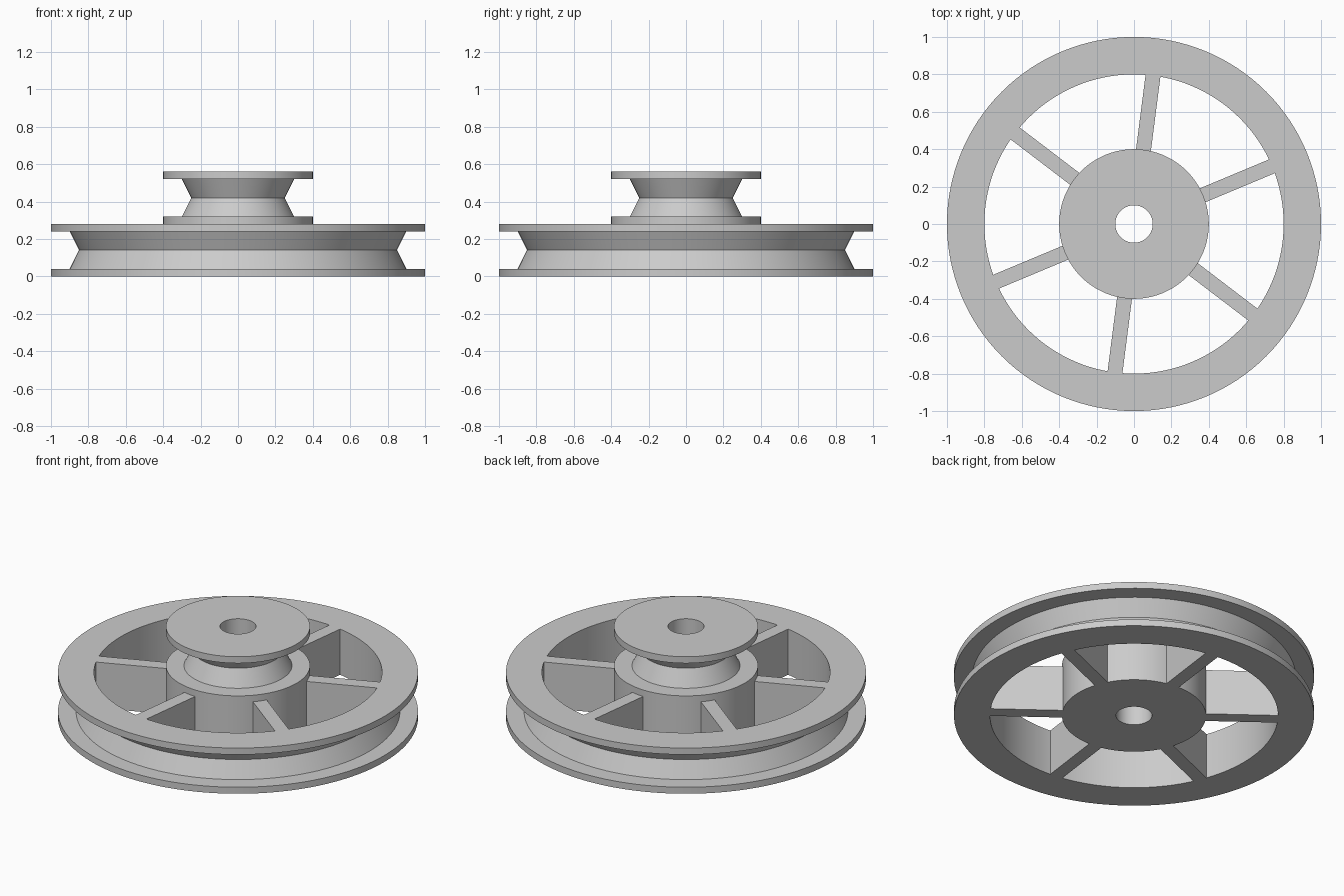
import bpy, bmesh, math
from mathutils import Matrix

if "Cube" in bpy.data.objects:
    bpy.data.objects.remove(bpy.data.objects["Cube"])

SEGMENTS = 128
grey = bpy.data.materials.new("light_grey")
grey.diffuse_color = (0.6, 0.6, 0.6, 1)
grey.use_nodes = True
grey.node_tree.nodes["Principled BSDF"].inputs["Base Color"].default_value = grey.diffuse_color


def finish(name, bm):
    bmesh.ops.recalc_face_normals(bm, faces=bm.faces)
    mesh = bpy.data.meshes.new(name)
    bm.to_mesh(mesh)
    bm.free()
    mesh.materials.append(grey)
    obj = bpy.data.objects.new(name, mesh)
    bpy.context.collection.objects.link(obj)
    bpy.ops.object.select_all(action='DESELECT')
    obj.select_set(True)
    bpy.context.view_layer.objects.active = obj
    bpy.ops.object.shade_smooth_by_angle(angle=math.radians(20))
    return obj


def lathe(name, profile):
    """Spin a closed (radius, height) outline around the z axis."""
    bm = bmesh.new()
    verts = [bm.verts.new((r, 0, z)) for r, z in profile]
    edges = [bm.edges.new((v, verts[(i + 1) % len(verts)])) for i, v in enumerate(verts)]
    bmesh.ops.spin(bm, geom=verts + edges, cent=(0, 0, 0), axis=(0, 0, 1),
                   angle=math.tau, steps=SEGMENTS)
    bmesh.ops.remove_doubles(bm, verts=bm.verts, dist=1e-4)
    return finish(name, bm)


def spoke(name, angle):
    """Full-height bar running from the hub wall to the rim wall."""
    inner, outer, width, height = 0.397, 0.801, 0.08, 0.28
    bm = bmesh.new()
    bmesh.ops.create_cube(bm, size=1, matrix=(
        Matrix.Rotation(angle, 4, 'Z')
        @ Matrix.Translation(((inner + outer) / 2, 0, height / 2))
        @ Matrix.Diagonal((outer - inner, width, height, 1))))
    return finish(name, bm)


# Large grooved rim
lathe("large_rim", [(0.8, 0), (1, 0), (1, 0.04), (0.9, 0.04), (0.85, 0.14),
                    (0.9, 0.24), (1, 0.24), (1, 0.28), (0.8, 0.28)])

# Hub with the small grooved pulley on top and a bore through both
lathe("hub_and_small_pulley", [(0.1, 0), (0.4, 0), (0.4, 0.32), (0.3, 0.32), (0.25, 0.42),
                               (0.3, 0.52), (0.4, 0.52), (0.4, 0.56), (0.1, 0.56)])

# Six spokes
for i in range(6):
    spoke(f"spoke_{i + 1}", math.radians(22.7 + 60 * i))
